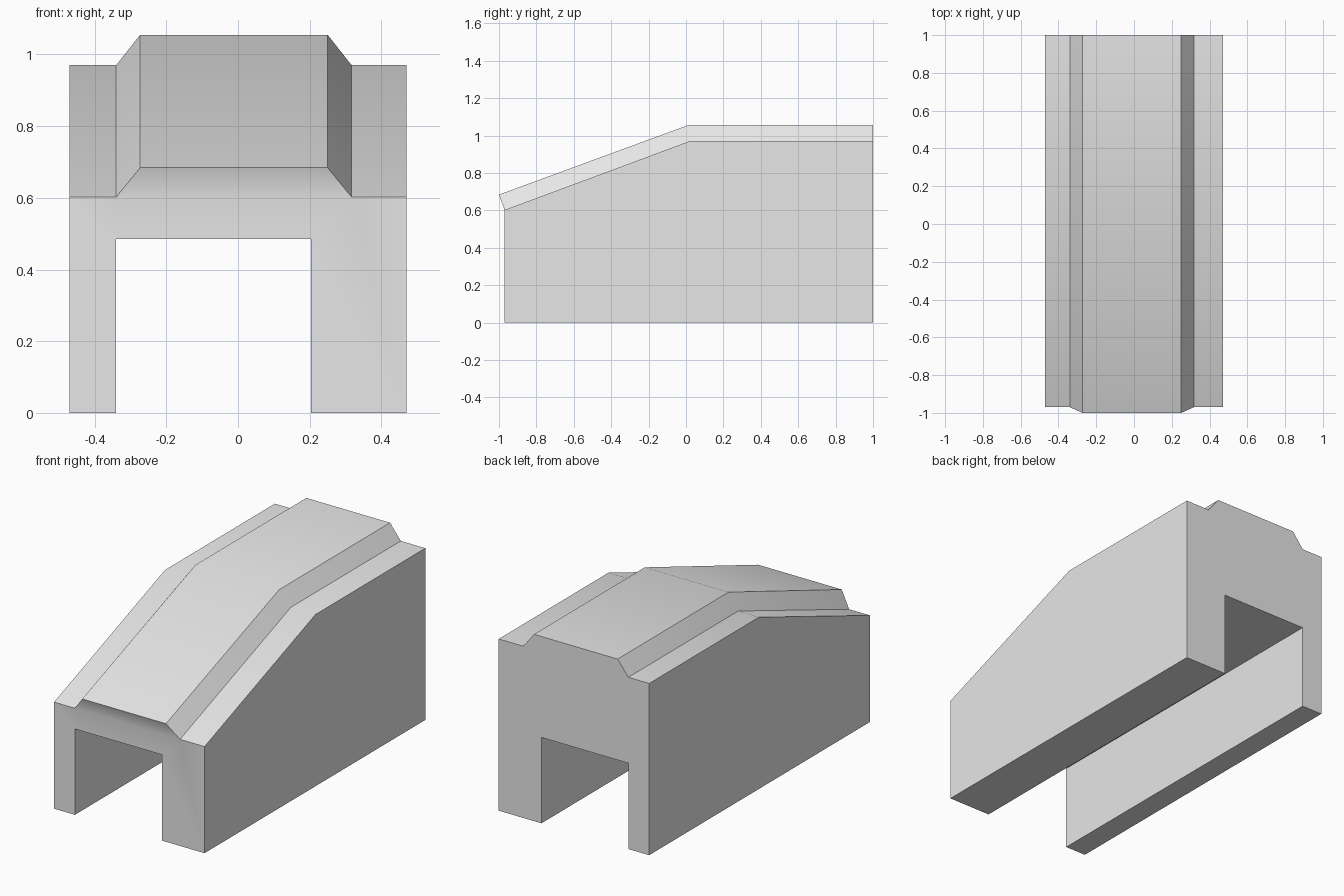
import bpy
import bmesh
import math

cube = bpy.data.objects.get("Cube")
if cube:
    bpy.data.objects.remove(cube, do_unlink=True)

# Single flat grey
grey = bpy.data.materials.new("light grey")
grey.use_nodes = True
colour = (0.8, 0.8, 0.8, 1.0)
grey.diffuse_color = colour
grey.node_tree.nodes["Principled BSDF"].inputs["Base Color"].default_value = colour

# Arch cross-section in x, with the height level of each corner
PROFILE = [
    (-0.47, "foot"), (-0.34, "foot"), (-0.34, "arch"), (0.203, "arch"),
    (0.203, "foot"), (0.47, "foot"),
    (0.47, "shoulder"), (0.317, "shoulder"), (0.25, "roof"),
    (-0.273, "roof"), (-0.34, "shoulder"), (-0.47, "shoulder"),
]

# Stations from front to back: (y, z) of each level
STATIONS = [
    {"foot": (-0.97, 0), "arch": (-0.97, 0.485), "shoulder": (-0.97, 0.602), "roof": (-1.0, 0.684)},
    {"foot": (0.02, 0), "arch": (0.02, 0.485), "shoulder": (0.02, 0.97), "roof": (0.01, 1.055)},
    {"foot": (1.0, 0), "arch": (1.0, 0.485), "shoulder": (1.0, 0.97), "roof": (1.0, 1.055)},
]

bm = bmesh.new()
rings = [[bm.verts.new((x, *levels[name])) for x, name in PROFILE] for levels in STATIONS]

# Skin between neighbouring stations
count = len(PROFILE)
for a, b in zip(rings, rings[1:]):
    for i in range(count):
        j = (i + 1) % count
        bm.faces.new((a[i], a[j], b[j], b[i]))

# Front wall with its leaning roof lip, and the flat back wall
front = rings[0]
bm.faces.new(front[:8] + front[10:])
bm.faces.new(front[7:11])
bm.faces.new(rings[2][::-1])

# Merge coplanar side and floor panels
bmesh.ops.dissolve_limit(bm, angle_limit=math.radians(0.5), verts=bm.verts[:], edges=bm.edges[:])
bmesh.ops.recalc_face_normals(bm, faces=bm.faces[:])

mesh = bpy.data.meshes.new("arched_cover")
bm.to_mesh(mesh)
bm.free()
mesh.materials.append(grey)
cover = bpy.data.objects.new("arched_cover", mesh)
bpy.context.collection.objects.link(cover)

# Soft shading over the shallow creases only
bpy.ops.object.select_all(action="DESELECT")
cover.select_set(True)
bpy.context.view_layer.objects.active = cover
bpy.ops.object.shade_smooth_by_angle(angle=math.radians(30))
